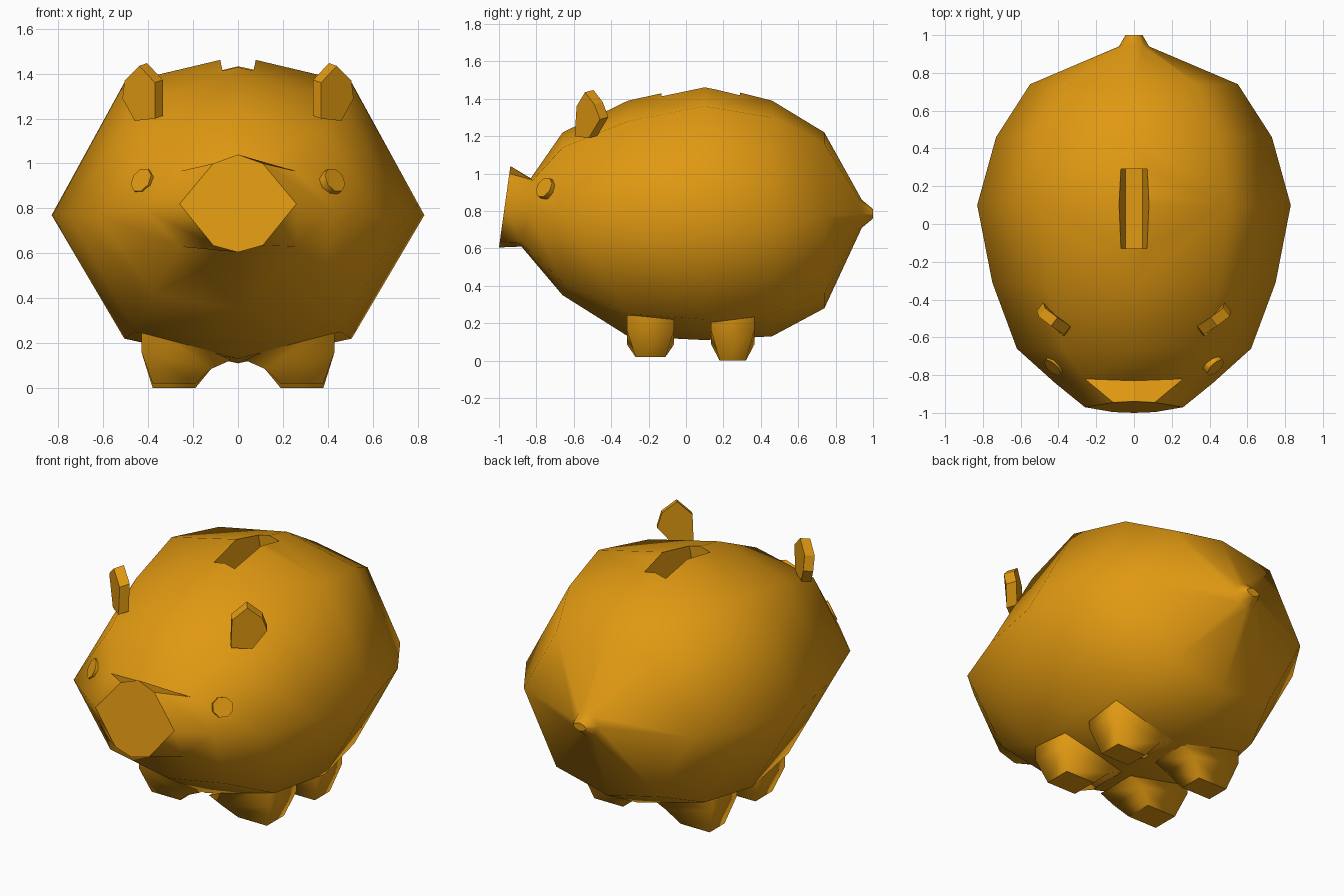
import bpy
import bmesh
import math
from mathutils import Vector

default_cube = bpy.data.objects.get("Cube")
if default_cube:
    bpy.data.objects.remove(default_cube, do_unlink=True)

# One gold colour for everything
GOLD = (0.75, 0.32, 0.006, 1.0)
gold = bpy.data.materials.new("golden_yellow")
gold.use_nodes = True
gold.diffuse_color = GOLD
for node in gold.node_tree.nodes:
    if node.type == 'BSDF_PRINCIPLED':
        node.inputs["Base Color"].default_value = GOLD


def loft(name, rings, smooth=True):
    """Skin equal-length closed rings; the two caps stay flat."""
    bm = bmesh.new()
    loops = [[bm.verts.new(point) for point in ring] for ring in rings]
    count = len(loops[0])
    for near, far in zip(loops, loops[1:]):
        for i in range(count):
            j = (i + 1) % count
            face = bm.faces.new((near[i], near[j], far[j], far[i]))
            face.smooth = smooth
    bm.faces.new(loops[0])
    bm.faces.new(loops[-1])
    bmesh.ops.recalc_face_normals(bm, faces=bm.faces)
    mesh = bpy.data.meshes.new(name)
    bm.to_mesh(mesh)
    bm.free()
    mesh.materials.append(gold)
    obj = bpy.data.objects.new(name, mesh)
    bpy.context.collection.objects.link(obj)
    return obj


def mirrored_ring(half):
    """Close a half section, listed from top centre to bottom centre."""
    return half + [(-x, y, z) for x, y, z in reversed(half[1:-1])]


def body_ring(y, width, top, upper, side, lower, bottom, narrow=0.61):
    return mirrored_ring([(0, y, top), (width * narrow, y, upper), (width, y, side),
                          (width * narrow, y, lower), (0, y, bottom)])


# Body: slanted snout disc, snout root, barrel sections and tail
snout_outline = [(0, 1.04), (0.11, 1.0), (0.26, 0.82), (0.11, 0.635), (0, 0.605)]
snout = mirrored_ring([(x, -1 + 0.14 * (z - 0.605), z) for x, z in snout_outline])
snout_root = mirrored_ring([(0, -0.83, 0.975), (0.26, -0.82, 0.965), (0.42, -0.84, 0.8),
                            (0.26, -0.88, 0.63), (0, -0.88, 0.61)])
body = loft("body", [
    snout,
    snout_root,
    body_ring(-0.66, 0.62, 1.22, 1.14, 0.77, 0.42, 0.35),
    body_ring(-0.31, 0.75, 1.39, 1.28, 0.77, 0.25, 0.13),
    body_ring(0.1, 0.83, 1.48, 1.36, 0.77, 0.22, 0.11),
    body_ring(0.46, 0.73, 1.39, 1.3, 0.77, 0.25, 0.13),
    body_ring(0.74, 0.55, 1.22, 1.16, 0.77, 0.36, 0.28),
    body_ring(0.94, 0.08, 0.86, 0.84, 0.785, 0.73, 0.71),
    body_ring(1.0, 0.045, 0.81, 0.8, 0.785, 0.77, 0.76),
])
# Flat top on the snout
for face in body.data.polygons:
    if face.center.y < -0.85 and face.normal.z > 0.5 and abs(face.center.x) < 0.15:
        face.use_smooth = False


# Coin slot: tapered pit cut into the back
def slot_ring(width, z):
    return [(-width, -0.13, z), (width, -0.13, z), (width, 0.29, z), (-width, 0.29, z)]


cutter = loft("slot_cutter", [slot_ring(0.045, 1.3), slot_ring(0.08, 1.465),
                              slot_ring(0.08, 1.6)], smooth=False)
cutter.hide_render = True
cut = body.modifiers.new("coin_slot", 'BOOLEAN')
cut.operation = 'DIFFERENCE'
cut.solver = 'EXACT'
cut.object = cutter
bpy.context.view_layer.objects.active = body
bpy.ops.object.modifier_apply(modifier=cut.name)
bpy.data.objects.remove(cutter, do_unlink=True)


# Legs: square stubs flaring into the belly
def leg_ring(side, inner, outer, y0, y1, z_inner, z_outer):
    return [(side * inner, y0, z_inner), (side * outer, y0, z_outer),
            (side * outer, y1, z_outer), (side * inner, y1, z_inner)]


def make_leg(name, side, y0, y1, foot):
    flare = 0.045
    loft(name, [
        leg_ring(side, 0.19, 0.38, y0, y1, foot, foot),
        leg_ring(side, 0.12, 0.43, y0 - flare, y1 + flare, 0.085, 0.16),
        leg_ring(side, 0.03, 0.43, y0 - flare, y1 + flare, 0.125, 0.3),
    ])


# Ears: leaf-shaped plates facing outward
ear_outline = [(0.37, -0.595, 1.2), (0.37, -0.585, 1.36), (0.44, -0.54, 1.435),
               (0.505, -0.49, 1.37), (0.515, -0.46, 1.29), (0.46, -0.52, 1.19)]
ear_depth = Vector((-0.035, 0.045, 0.012))


def make_ear(name, side):
    front = [Vector(p) for p in ear_outline]
    back = [p + ear_depth for p in front]
    loft(name, [[(side * p.x, p.y, p.z) for p in ring] for ring in (front, back)],
         smooth=False)


# Eyes: small octagonal buttons seated on the cheeks
def make_eye(name, side):
    normal = Vector((0.61, -0.65, 0.4)).normalized()
    across = normal.cross(Vector((0, 0, 1))).normalized()
    up = across.cross(normal)
    centre = Vector((0.425, -0.752, 0.922))
    rings = []
    for offset in (-0.03, 0.012):
        ring = []
        for i in range(8):
            angle = math.tau * (i + 0.5) / 8
            p = centre + normal * offset
            p += (across * math.cos(angle) + up * math.sin(angle)) * 0.058
            ring.append((side * p.x, p.y, p.z))
        rings.append(ring)
    loft(name, rings)


for label, side in (("left", 1), ("right", -1)):
    make_leg("front_leg_" + label, side, -0.27, -0.11, 0.02)
    make_leg("rear_leg_" + label, side, 0.18, 0.32, 0)
    make_ear("ear_" + label, side)
    make_eye("eye_" + label, side)
